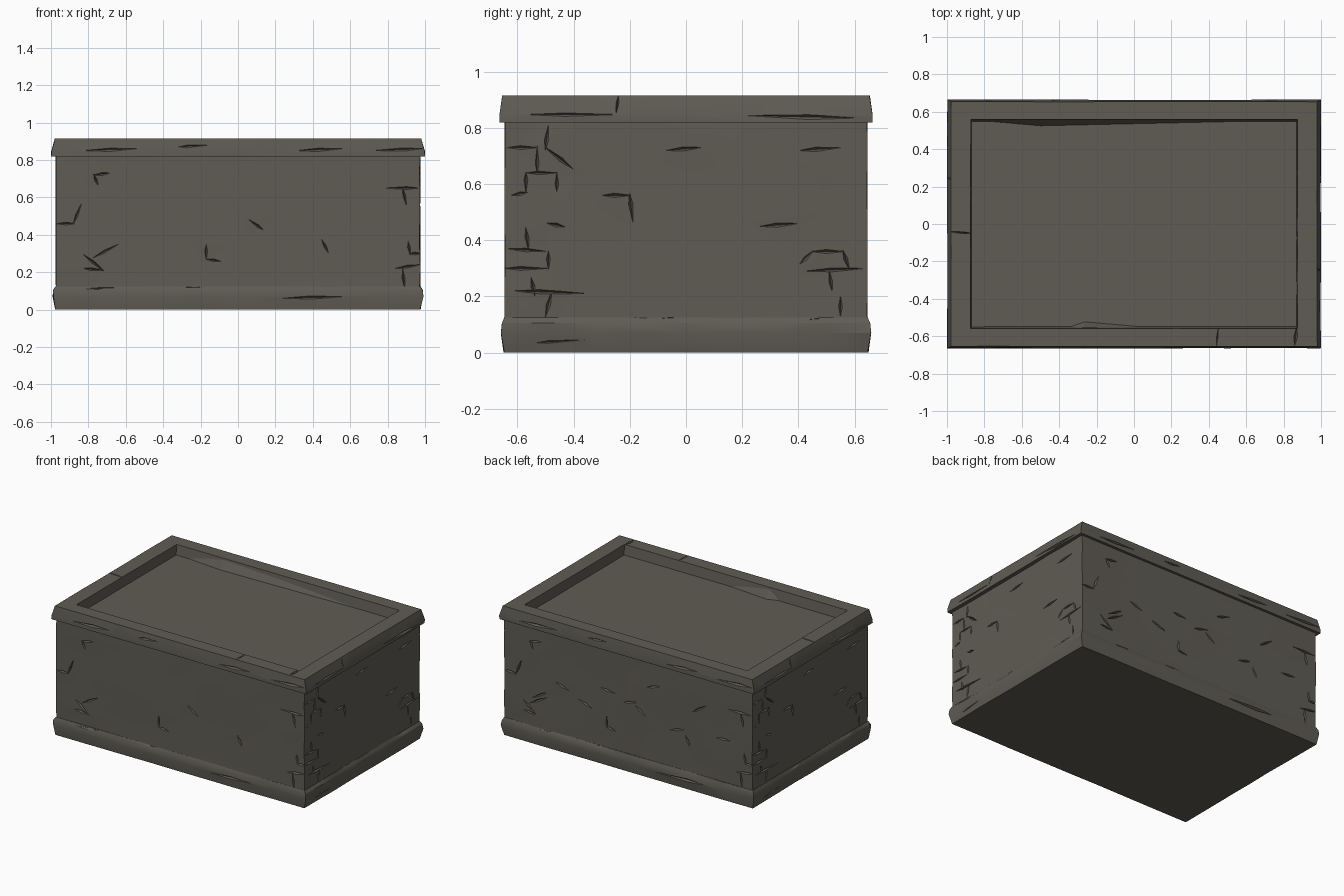
import bpy, bmesh, random
from mathutils import Vector

random.seed(4)
if "Cube" in bpy.data.objects:
    bpy.data.objects.remove(bpy.data.objects["Cube"])

stone = bpy.data.materials.new("dark grey stone")
stone.use_nodes = True
colour = (0.115, 0.107, 0.088, 1)
stone.diffuse_color = colour
bsdf = stone.node_tree.nodes["Principled BSDF"]
bsdf.inputs["Base Color"].default_value = colour
bsdf.inputs["Roughness"].default_value = 0.9


def add_object(name, bm):
    bmesh.ops.recalc_face_normals(bm, faces=bm.faces[:])
    mesh = bpy.data.meshes.new(name)
    bm.to_mesh(mesh)
    bm.free()
    mesh.materials.append(stone)
    obj = bpy.data.objects.new(name, mesh)
    bpy.context.scene.collection.objects.link(obj)
    return obj


def stack(name, sections, wear, columns=8):
    """Closed shape through rectangles (half x, half y, z), with worn sides."""
    bm = bmesh.new()
    rings = []
    for hx, hy, z in sections:
        corners = [Vector(c) for c in ((-hx, -hy, z), (hx, -hy, z), (hx, hy, z), (-hx, hy, z))]
        ring = []
        for i in range(4):
            for k in range(columns):
                ring.append(bm.verts.new(corners[i].lerp(corners[(i + 1) % 4], k / columns)))
        rings.append(ring)
    for low, high in zip(rings, rings[1:]):
        for i in range(len(low)):
            j = (i + 1) % len(low)
            bm.faces.new((low[i], low[j], high[j], high[i]))
    bm.faces.new(rings[0])
    bm.faces.new(rings[-1])
    # wear pushes the outline slightly inward
    for ring in rings:
        for v in ring:
            v.co.x *= 1 - random.random() * wear
            v.co.y *= 1 - random.random() * wear
    sides = [f for f in bm.faces if len(f.verts) == 4]
    bmesh.ops.triangulate(bm, faces=sides)
    return add_object(name, bm)


def add_chip(bm, a, b, normal, width, depth):
    """Tapered spindle between two points, used to gouge a crack."""
    along = (b - a).normalized()
    side = along.cross(normal) * width
    mid = a.lerp(b, random.uniform(0.3, 0.7))
    tips = [bm.verts.new(a - along * 0.01), bm.verts.new(b + along * 0.01)]
    belt = [bm.verts.new(mid + o) for o in (side, normal * depth, -side, -normal * depth)]
    for i in range(4):
        for tip in tips:
            bm.faces.new((tip, belt[i], belt[(i + 1) % 4]))


def carve(obj, bm):
    cutter = add_object("crack_cutter", bm)
    cutter.hide_render = True
    mod = obj.modifiers.new("cracks", "BOOLEAN")
    mod.operation = "DIFFERENCE"
    mod.solver = "EXACT"
    mod.use_self = True
    mod.object = cutter
    bpy.context.view_layer.objects.active = obj
    bpy.ops.object.modifier_apply(modifier=mod.name)
    bpy.data.objects.remove(cutter)


# Main parts
plinth = stack("plinth", [(0.978, 0.65, 0), (0.992, 0.66, 0.07), (0.99, 0.656, 0.105),
                          (0.978, 0.648, 0.125)], 0.006)
body = stack("body", [(0.976, 0.647, z) for z in (0.11, 0.22, 0.36, 0.5, 0.62, 0.74, 0.83)], 0.006)
rim = stack("rim", [(0.98, 0.645, 0.82), (1, 0.665, 0.82), (1, 0.665, 0.845),
                    (0.98, 0.655, 0.915), (0.875, 0.56, 0.915), (0.87, 0.55, 0.845)], 0.003)

# Cracks as polylines along each wall: (distance along wall, height)
long_cracks = [
    [(-.97, .46), (-.88, .46), (-.84, .56)], [(-.75, .67), (-.77, .72), (-.69, .73)],
    [(-.82, .29), (-.72, .21), (-.82, .22)], [(-.77, .28), (-.64, .35)],
    [(-.17, .34), (-.17, .27), (-.1, .26)], [(.45, .37), (.48, .31)],
    [(.06, .48), (.13, .43)], [(.78, .65), (.96, .65)], [(.88, .65), (.9, .56)],
    [(.91, .36), (.92, .3), (.97, .3)], [(.84, .22), (.97, .24)], [(.88, .22), (.89, .12)],
]
short_cracks = [
    [(-.64, .73), (-.53, .73), (-.53, .64)], [(-.49, .81), (-.5, .73), (-.41, .66)],
    [(-.62, .56), (-.57, .57), (-.57, .64), (-.46, .64), (-.46, .58)],
    [(-.29, .56), (-.2, .56), (-.19, .47)], [(-.07, .72), (.05, .73)],
    [(.41, .72), (.55, .73)], [(.27, .45), (.4, .46)], [(-.49, .46), (-.44, .45)],
    [(-.57, .44), (-.56, .36)], [(-.64, .37), (-.49, .36), (-.49, .3), (-.64, .3)],
    [(-.61, .22), (-.34, .21)], [(-.55, .26), (-.54, .21)], [(-.48, .21), (-.5, .13)],
    [(.41, .32), (.45, .36), (.56, .36), (.58, .3)], [(.42, .29), (.64, .3)],
    [(.51, .29), (.52, .22)], [(.55, .2), (.55, .13)],
]
# The back wall has extra slanted gouges
slanted = []
for i in range(9):
    u, z = -0.75 + 0.18 * i, random.uniform(0.25, 0.7)
    slanted.append([(u, z), (u + 0.1, z + random.uniform(-0.08, 0.08))])

cracks = bmesh.new()
for turn in (1, -1):
    walls = [(long_cracks + (slanted if turn < 0 else []), Vector((turn, 0, 0)), Vector((0, -turn, 0)), 0.645),
             (short_cracks, Vector((0, turn, 0)), Vector((turn, 0, 0)), 0.974)]
    for lines, along, normal, reach in walls:
        for line in lines:
            points = [along * u + normal * reach + Vector((0, 0, z)) for u, z in line]
            for a, b in zip(points, points[1:]):
                add_chip(cracks, a, b, normal, 0.008, 0.02)
carve(body, cracks)

# Long chips along the plinth
chips = bmesh.new()
for turn in (1, -1):
    for u, v, z in ((-0.9, -0.5, 0.11), (-0.5, 0.02, 0.115), (0.2, 0.6, 0.06)):
        add_chip(chips, Vector((u * turn, -0.66 * turn, z)), Vector((v * turn, -0.66 * turn, z + 0.01)),
                 Vector((0, -turn, 0)), 0.012, 0.016)
    for u, v, z in ((-0.6, -0.3, 0.03), (-0.3, 0.06, 0.11), (0.33, 0.6, 0.11)):
        add_chip(chips, Vector((0.99 * turn, u * turn, z)), Vector((0.99 * turn, v * turn, z + 0.02)),
                 Vector((turn, 0, 0)), 0.012, 0.016)
carve(plinth, chips)

# Chips and splits in the rim
splits = bmesh.new()
up = Vector((0, 0, 1))
add_chip(splits, Vector((-1, -0.04, 0.915)), Vector((-0.87, -0.05, 0.915)), up, 0.005, 0.02)
add_chip(splits, Vector((0.44, -0.66, 0.915)), Vector((0.45, -0.56, 0.915)), up, 0.004, 0.015)
add_chip(splits, Vector((0.87, -0.55, 0.915)), Vector((0.86, -0.64, 0.915)), up, 0.01, 0.02)
for turn in (1, -1):
    side = Vector((turn, 0, 0))
    add_chip(splits, Vector((0.99 * turn, -0.25 * turn, 0.84)), Vector((0.985 * turn, -0.24 * turn, 0.92)),
             side, 0.005, 0.02)
    add_chip(splits, Vector((turn, -0.6 * turn, 0.848)), Vector((turn, -0.22 * turn, 0.848)), side, 0.008, 0.015)
    add_chip(splits, Vector((turn, 0.18 * turn, 0.845)), Vector((turn, 0.62 * turn, 0.835)), side, 0.01, 0.015)
    front = Vector((0, -turn, 0))
    for u, v, z in ((-0.85, -0.55, 0.85), (-0.33, -0.15, 0.87), (0.3, 0.55, 0.85), (0.7, 0.98, 0.85)):
        add_chip(splits, Vector((u * turn, -0.665 * turn, z)), Vector((v * turn, -0.662 * turn, z + 0.01)),
                 front, 0.01, 0.014)
carve(rim, splits)

# Worn slivers where the recess walls have broken onto the floor
for name, y, x0, x1, width in (("back_sliver", 0.555, -0.84, 0.86, 0.03), ("front_sliver", -0.553, -0.35, 0.08, 0.03)):
    bm = bmesh.new()
    inward = -1 if y > 0 else 1
    a, b = Vector((x0, y, 0.845)), Vector((x1, y, 0.845))
    mid = a.lerp(b, 0.2)
    tip = bm.verts.new(mid + Vector((0, inward * width, 0)))
    peak = bm.verts.new(mid + up * 0.06)
    ends = [bm.verts.new(a), bm.verts.new(b)]
    for trio in ((ends[0], tip, peak), (tip, ends[1], peak), (ends[0], ends[1], tip), (ends[0], ends[1], peak)):
        bm.faces.new(trio)
    add_object(name, bm)

# Soft shading on the worn faces, crisp edges elsewhere
bpy.ops.object.select_all(action="DESELECT")
for obj in (plinth, body, rim):
    obj.select_set(True)
bpy.context.view_layer.objects.active = body
bpy.ops.object.shade_smooth_by_angle(angle=0.4)
